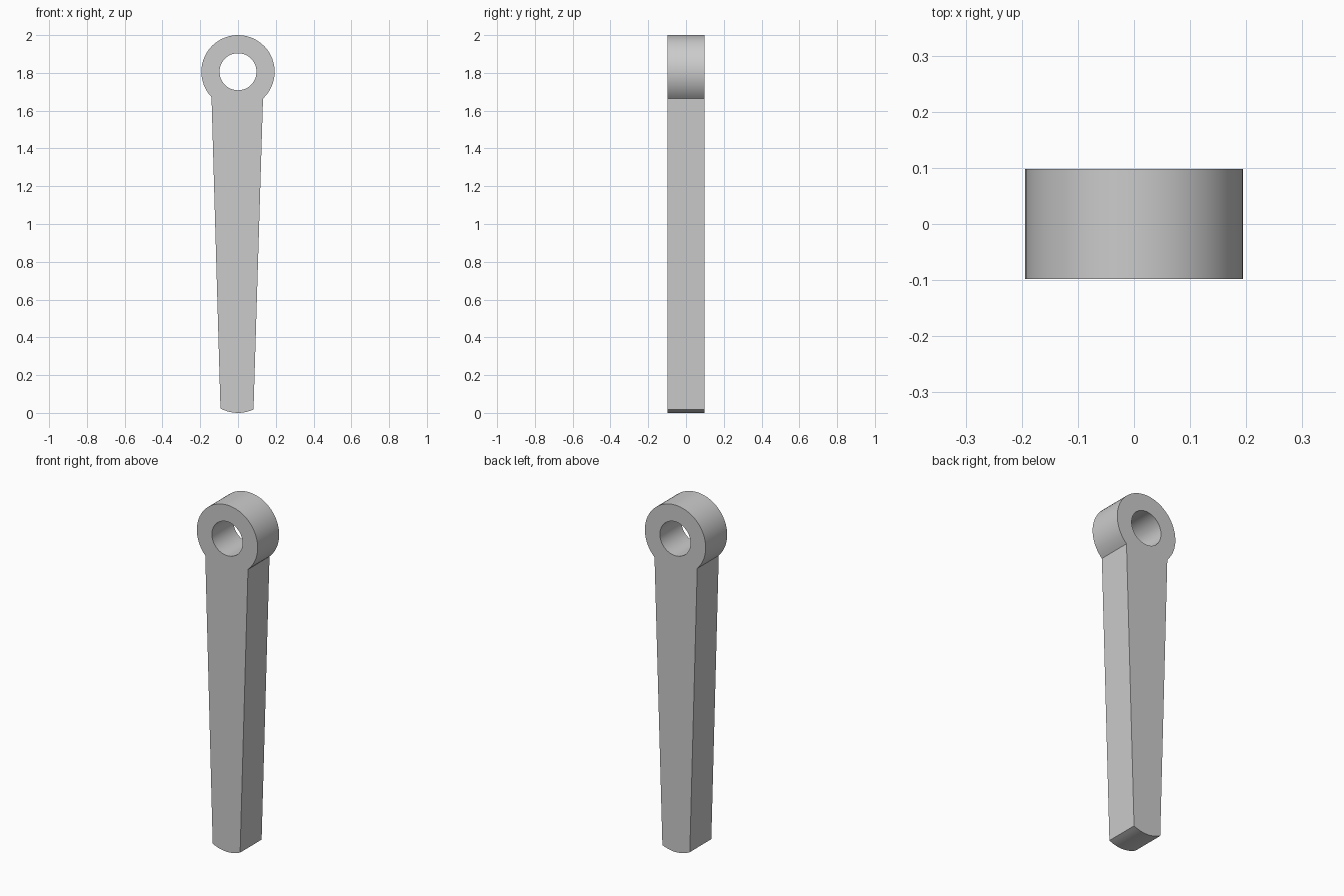
import bpy, bmesh
from math import sin, cos, radians

if "Cube" in bpy.data.objects:
    bpy.data.objects.remove(bpy.data.objects["Cube"])

R, HOLE_R, HALF_DEPTH = 0.194, 0.098, 0.098
EYE_Z = 2 - R


def arc(cz, r, start, end, n):
    """Points on an arc centred on x = 0, angles in degrees."""
    angles = [radians(start + (end - start) * i / n) for i in range(n + 1)]
    return [(r * cos(a), cz + r * sin(a)) for a in angles]


def add_loop(curve, points):
    spline = curve.splines.new('POLY')
    spline.points.add(len(points) - 1)
    for p, (x, z) in zip(spline.points, points):
        p.co = (x, z, 0, 1)
    spline.use_cyclic_u = True


# Outline: round eye, tapered shank and rounded tip; second loop is the hole
curve = bpy.data.curves.new("lever_arm_profile", 'CURVE')
curve.dimensions = '2D'
curve.fill_mode = 'BOTH'
curve.extrude = HALF_DEPTH
add_loop(curve, arc(EYE_Z, R, -47, 223.7, 48) + arc(R, R, 241.4, 295, 10))
add_loop(curve, arc(EYE_Z, HOLE_R, 0, 360, 48)[:-1])

arm = bpy.data.objects.new("lever_arm", curve)
bpy.context.collection.objects.link(arm)
arm.rotation_euler.x = radians(90)
bpy.context.view_layer.objects.active = arm
arm.select_set(True)
bpy.ops.object.convert(target='MESH')
bpy.ops.object.transform_apply(location=False, rotation=True, scale=False)

# Weld caps to walls and smooth the round surfaces
arm = bpy.context.object
bm = bmesh.new()
bm.from_mesh(arm.data)
bmesh.ops.remove_doubles(bm, verts=bm.verts, dist=1e-5)
bmesh.ops.dissolve_limit(bm, angle_limit=radians(0.5), verts=bm.verts, edges=bm.edges)
bmesh.ops.recalc_face_normals(bm, faces=bm.faces)
bm.to_mesh(arm.data)
bm.free()
bpy.ops.object.shade_smooth_by_angle(angle=radians(30))
